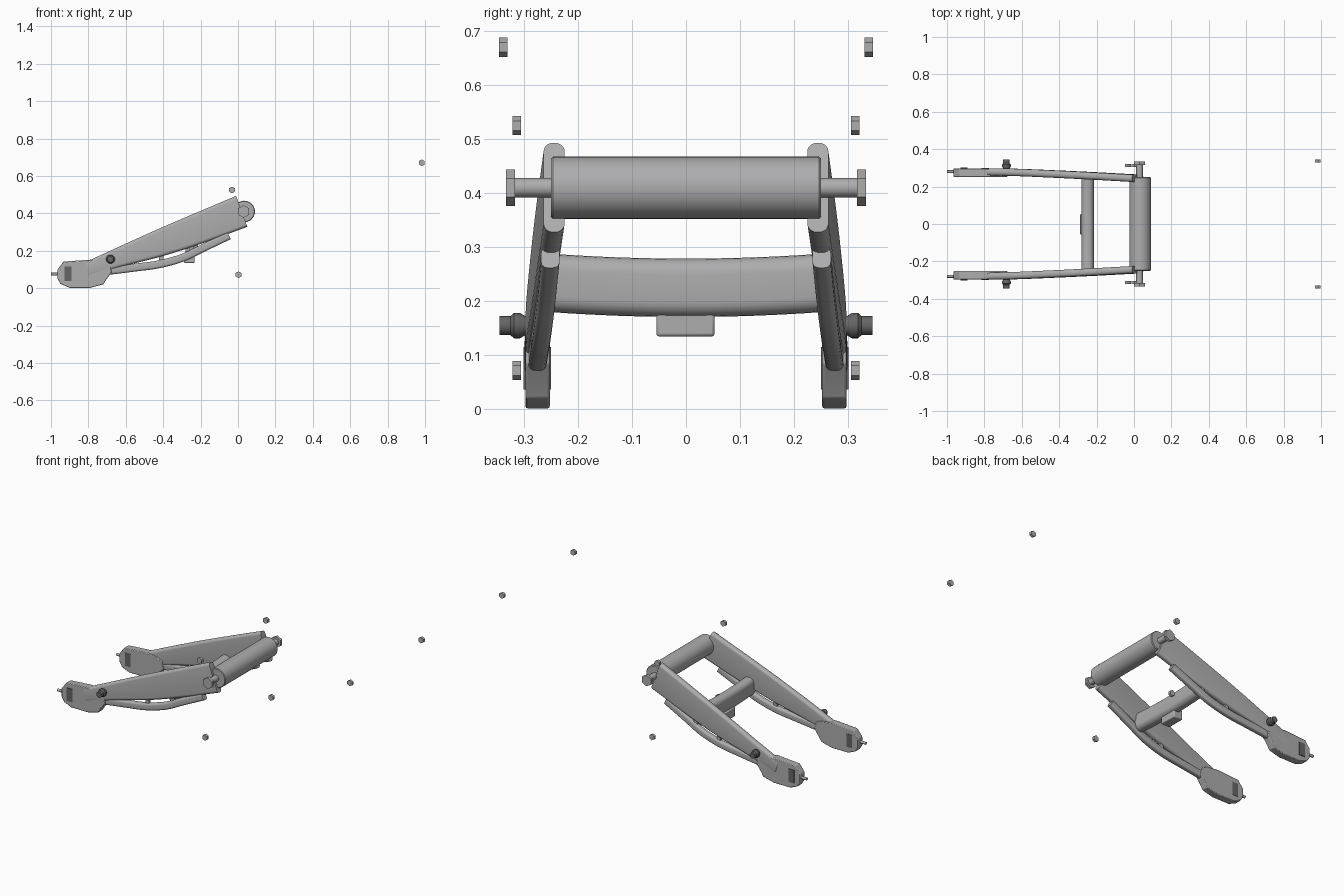
import bpy, bmesh, math
from mathutils import Vector

if "Cube" in bpy.data.objects:
    bpy.data.objects.remove(bpy.data.objects["Cube"])


def material(name, c):
    m = bpy.data.materials.new(name)
    m.diffuse_color = (c, c, c * 1.02, 1)
    m.use_nodes = True
    m.node_tree.nodes["Principled BSDF"].inputs["Base Color"].default_value = m.diffuse_color
    return m


METAL = material("grey metal", 0.42)
DARK = material("dark metal", 0.13)


def finish(name, bm, mat, smooth=True, bevel=0):
    bmesh.ops.recalc_face_normals(bm, faces=bm.faces)
    me = bpy.data.meshes.new(name)
    bm.to_mesh(me)
    bm.free()
    ob = bpy.data.objects.new(name, me)
    bpy.context.collection.objects.link(ob)
    me.materials.append(mat)
    if bevel:
        b = ob.modifiers.new("bevel", 'BEVEL')
        b.width, b.segments, b.limit_method = bevel, 2, 'ANGLE'
    if smooth:
        bpy.ops.object.select_all(action='DESELECT')
        ob.select_set(True)
        bpy.context.view_layer.objects.active = ob
        bpy.ops.object.shade_smooth_by_angle(angle=math.radians(35))
    return ob


def skin(rings):
    """Closed solid through a list of rings of points."""
    bm = bmesh.new()
    vs = [[bm.verts.new(p) for p in r] for r in rings]
    n = len(vs[0])
    for a, b in zip(vs, vs[1:]):
        for i in range(n):
            j = (i + 1) % n
            bm.faces.new((a[i], a[j], b[j], b[i]))
    bm.faces.new(vs[0])
    bm.faces.new(vs[-1])
    return bm


def lathe(name, x, z, profile, mat, sides=32, smooth=True, bevel=0):
    """Turned part on a y axis; profile is (y, radius)."""
    rings = [[(x + r * math.sin(2 * math.pi * i / sides), y,
               z + r * math.cos(2 * math.pi * i / sides)) for i in range(sides)]
             for y, r in profile]
    return finish(name, skin(rings), mat, smooth, bevel)


def box(name, lo, hi, mat, bevel=0):
    bm = bmesh.new()
    bmesh.ops.create_cube(bm, size=1)
    for v in bm.verts:
        v.co = [(a + b) / 2 + c * (b - a) for a, b, c in zip(lo, hi, v.co)]
    return finish(name, bm, mat, bevel > 0, bevel)


def rounded(w, h, r, seg=5):
    """Rounded rectangle outline, half sizes w and h."""
    pts = []
    for k, (sx, sy) in enumerate(((1, 1), (-1, 1), (-1, -1), (1, -1))):
        for i in range(seg + 1):
            a = (k + i / seg) * math.pi / 2
            pts.append((sx * (w - r) + r * math.cos(a), sy * (h - r) + r * math.sin(a)))
    return pts


def spline(st, sub=6):
    """Smooth in-between stations (Catmull-Rom)."""
    p = [Vector(s) for s in st]
    p = [2 * p[0] - p[1]] + p + [2 * p[-1] - p[-2]]
    out = []
    for a, b, c, d in zip(p, p[1:], p[2:], p[3:]):
        for k in range(sub):
            t = k / sub
            out.append(0.5 * (2 * b + (c - a) * t + (2 * a - 5 * b + 4 * c - d) * t ** 2
                              + (3 * b - a - 3 * c + d) * t ** 3))
    return out + [p[-2]]


def beam(name, tops, bottoms, ys, side, w, r):
    """Rounded beam between a top edge and a bottom edge in the xz plane."""
    rings = []
    for t, b in zip(spline([(x, y, z) for (x, z), y in zip(tops, ys)]),
                    spline([(x, y, z) for (x, z), y in zip(bottoms, ys)])):
        mid, half = (t + b) / 2, (t - b) / 2
        h = half.length
        up = half / h
        ring = [mid + up * v + Vector((0, u, 0)) for u, v in rounded(w, h, r)]
        rings.append([(q.x, side * q.y, q.z) for q in ring])
    return finish(name, skin(rings), METAL)


PLATE = [(-.965, .10), (-.933, .142), (-.79, .152), (-.715, .142), (-.685, .128),
         (-.675, .085), (-.705, .045), (-.72, .02), (-.79, .002), (-.9, .002),
         (-.948, .022), (-.965, .05)]
BRACE = [(-.048, .281), (-.19, .213), (-.295, .163), (-.42, .128), (-.55, .11), (-.71, .09)]

for s, tag in ((-1, "front"), (1, "back")):
    # main arm
    beam(tag + "_arm",
         [(-.01, .493), (-.24, .396), (-.44, .310), (-.65, .215), (-.82, .137)],
         [(.05, .328), (-.19, .240), (-.40, .172), (-.62, .115), (-.80, .06)],
         (.244, .257, .267, .276, .279), s, .0195, .017)

    # curved lower brace
    tops, bots = [], []
    for i, c in enumerate(BRACE):
        a, b = BRACE[max(i - 1, 0)], BRACE[min(i + 1, len(BRACE) - 1)]
        d = Vector((a[0] - b[0], a[1] - b[1])).normalized()
        n = Vector((-d.y, d.x)) * .021
        tops.append((c[0] + n.x, c[1] + n.y))
        bots.append((c[0] - n.x, c[1] - n.y))
    beam(tag + "_brace", tops, bots, (.251, .258, .264, .269, .272, .275), s, .017, .012)

    # short webs joining arm and brace
    for x, z, y in ((-.25, .20, .259), (-.41, .155, .268)):
        box(tag + "_web", (x - .012, s * y - .008, z - .03), (x + .012, s * y + .008, z + .05), METAL)

    # axle plate, its slot block and adjuster bolt
    finish(tag + "_axle_plate", skin([[(x, s * y, z) for x, z in PLATE] for y in (.252, .297)]),
           METAL, True, .004)
    box(tag + "_axle_slot", (-.927, s * .2755 - .0255, .037), (-.89, s * .2755 + .0255, .115), DARK)
    bm = bmesh.new()
    bmesh.ops.create_cone(bm, cap_ends=True, segments=12, radius1=.008, radius2=.008, depth=.06)
    for v in bm.verts:
        v.co = (-.97 + v.co.z, s * .28 + v.co.x, .075 + v.co.y)
    finish(tag + "_adjuster", bm, METAL)

    # stand spool
    lathe(tag + "_spool", -.682, .155,
          [(s * y, r) for y, r in ((.285, .018), (.298, .018), (.307, .0235), (.318, .0235),
                                   (.325, .0175), (.338, .0175), (.345, .019)) if y < .345]
          + [(s * .345, .0175)], DARK, 24)

    # pivot nut
    lathe(tag + "_pivot_nut", .03, .41, [(s * .316, .034), (s * .333, .034)], METAL, 6, False)

    # loose hex bolts
    for x, z, y in ((.983, .67, .338), (-.032, .525, .313), (.003, .072, .313)):
        lathe(tag + "_hex_bolt", x, z, [(s * (y - .008), .0178), (s * (y + .008), .0178)],
              METAL, 6, False)

# pivot tube and axle
lathe("pivot_tube", .033, .41, [(-.25, .054), (-.246, .0575), (.246, .0575), (.25, .054)], METAL, 48)
lathe("pivot_axle", .03, .41, [(-.32, .018), (.32, .018)], METAL, 24)

# bowed cross member
rings = []
for i in range(17):
    y = -.25 + i * .5 / 16
    zc = .225 + .009 * (y / .25) ** 2
    rings.append([(-.248 + u, y, zc + v) for u, v in rounded(.033, .054, .029)])
finish("cross_member", skin(rings), METAL)

# shock mount block
box("shock_mount", (-.29, -.055, .135), (-.232, .053, .19), METAL, .005)
